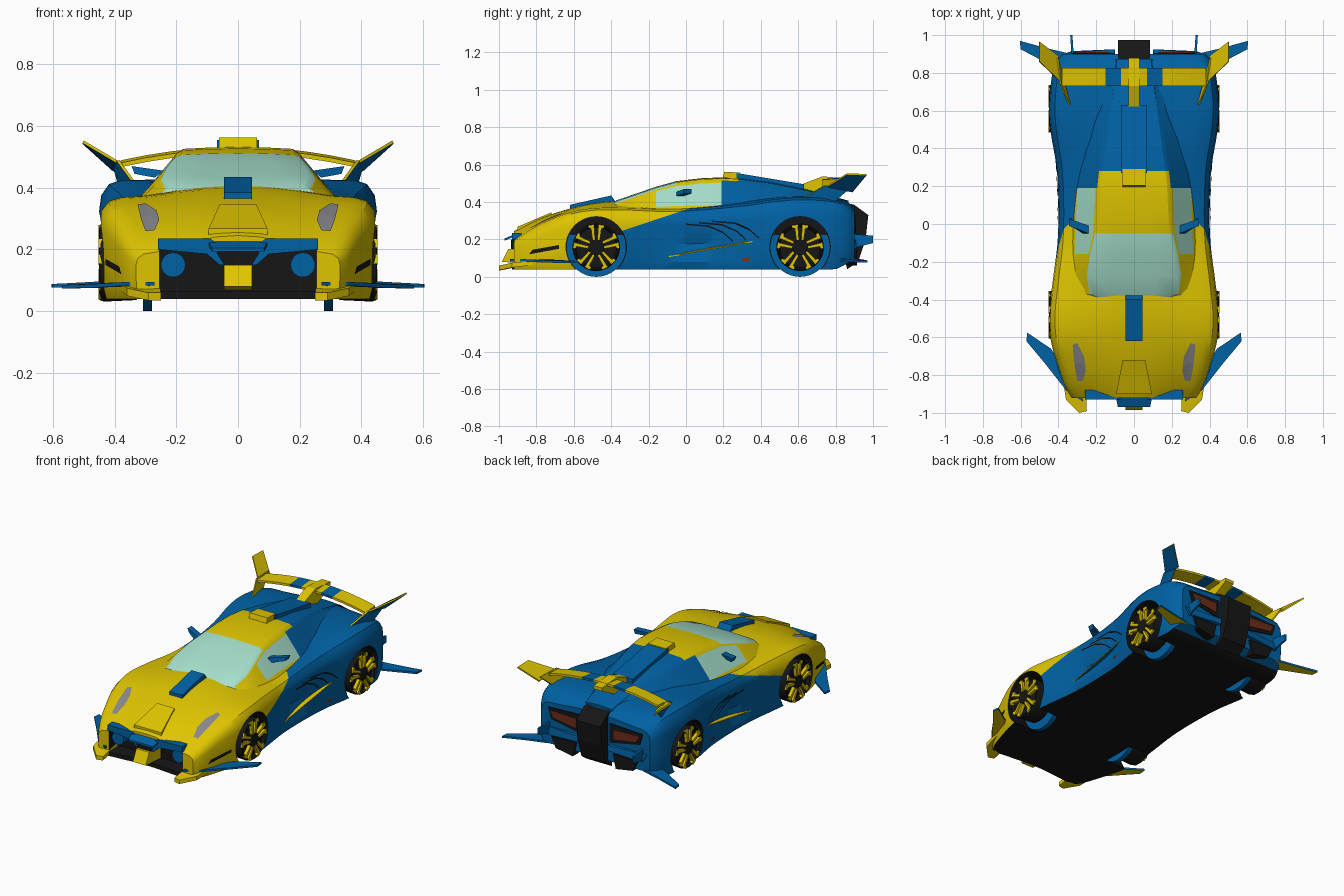
import bpy, bmesh, math
from mathutils import Vector
from mathutils.bvhtree import BVHTree

if "Cube" in bpy.data.objects:
    bpy.data.objects.remove(bpy.data.objects["Cube"])

COLS = {"yellow": (.74, .56, 0), "blue": (0, .12, .37), "black": (.008, .008, .008),
        "glass": (.38, .74, .6), "grey": (.25, .25, .27), "red": (.16, .025, .01)}
MATS = []
for n, c in COLS.items():
    m = bpy.data.materials.new(n)
    m.diffuse_color = (*c, 1)
    m.use_nodes = True
    m.node_tree.nodes["Principled BSDF"].inputs["Base Color"].default_value = m.diffuse_color
    MATS.append(m)
Y, B, K, G, S, R = range(6)


def smooth_ob(ob, ang):
    bpy.ops.object.select_all(action='DESELECT')
    bpy.context.view_layer.objects.active = ob
    ob.select_set(True)
    bpy.ops.object.shade_smooth_by_angle(angle=math.radians(ang))


def finish(name, bm, smooth=None):
    bmesh.ops.recalc_face_normals(bm, faces=bm.faces)
    me = bpy.data.meshes.new(name)
    bm.to_mesh(me)
    bm.free()
    for m in MATS:
        me.materials.append(m)
    ob = bpy.data.objects.new(name, me)
    bpy.context.collection.objects.link(ob)
    if smooth:
        smooth_ob(ob, smooth)
    return ob


def add_plate(bm, pts, off, mat, back=None):
    a = [bm.verts.new(p) for p in pts]
    b = [bm.verts.new(Vector(p) + Vector(off)) for p in pts]
    n = len(a)
    fs = [bm.faces.new(a)] + [bm.faces.new((a[i], a[(i + 1) % n], b[(i + 1) % n], b[i])) for i in range(n)]
    for f in fs:
        f.material_index = mat
    bm.faces.new(b[::-1]).material_index = mat if back is None else back


def plate(name, pts, off, mat, mirror=True, back=None):
    bm = bmesh.new()
    add_plate(bm, pts, off, mat, back)
    if mirror:
        add_plate(bm, [(-p[0], p[1], p[2]) for p in pts], (-off[0], off[1], off[2]), mat, back)
    return finish(name, bm)


def centre(name, prof, hw, mat):  # side profile (y, z) across the middle
    return plate(name, [(-hw, y, z) for y, z in prof], (2 * hw, 0, 0), mat, False)


def catmull(rows, sub):
    out = []
    for i in range(len(rows) - 1):
        p = [rows[max(0, min(len(rows) - 1, i + k))] for k in (-1, 0, 1, 2)]
        for s in range(sub):
            t = s / sub
            out.append([.5 * (2 * b + (c - a) * t + (2 * a - 5 * b + 4 * c - d) * t * t + (3 * b - a - 3 * c + d) * t ** 3)
                        for a, b, c, d in zip(*p)])
    return out + [rows[-1]]


def loft(stations):  # stations: (y, half section from bottom centre to top centre)
    bm = bmesh.new()
    rings = []
    for y, h in stations:
        full = h + [(-x, z) for x, z in h[-2:0:-1]]
        rings.append([bm.verts.new((x, y, z)) for x, z in full])
    n = len(rings[0])
    for a, b in zip(rings, rings[1:]):
        for i in range(n):
            bm.faces.new((a[i], a[(i + 1) % n], b[(i + 1) % n], b[i]))
    bm.faces.new(rings[0])
    bm.faces.new(rings[-1][::-1])
    bmesh.ops.recalc_face_normals(bm, faces=bm.faces)
    return bm


# body shell: y, half width, shoulder height, centre height
BODY = [(-.92, .33, .19, .245), (-.86, .365, .235, .275), (-.76, .40, .29, .32), (-.62, .44, .345, .365),
        (-.48, .45, .368, .395), (-.3, .43, .368, .41), (-.1, .405, .36, .41), (.1, .40, .37, .42),
        (.3, .41, .39, .43), (.48, .44, .415, .43), (.62, .45, .425, .43), (.78, .435, .415, .42),
        (.86, .41, .385, .40), (.9, .38, .35, .37)]


def body_section(y, w, s, c):
    q = .035 * max(0, 1 - ((y - .06) / .36) ** 2)
    lo = .04 + .05 * max(0, (y - .8) / .1)
    h = s - lo
    return [(0, lo), (.96 * w, lo), (.99 * w, lo + .12 * h), (w - q, lo + .42 * h), (w, lo + .74 * h),
            (.985 * w, lo + .87 * h), (.93 * w, lo + .965 * h), (.84 * w, s), (.68 * w, s + .15 * (c - s)),
            (.45 * w, s + .6 * (c - s)), (.22 * w, s + .92 * (c - s)), (0, c)]


bm = loft([(r[0], body_section(*r)) for r in catmull(BODY, 4)])
bmesh.ops.bisect_plane(bm, geom=bm.verts[:] + bm.edges[:] + bm.faces[:], dist=1e-5,
                       plane_co=(0, -.33, .25), plane_no=(0, 1, -3))
for f in bm.faces:
    c = f.calc_center_median()
    f.normal_update()
    yellow = c.y < -.55 or (c.y + .33) - 3 * (c.z - .25) < 0 and c.y < .2
    f.material_index = K if abs(f.normal.z) > .7 and c.z < .06 else Y if yellow else B
body = finish("body_shell", bm)

# wheel arches and front intake cut out of the body
bm = bmesh.new()
for sx in (-1, 1):
    for wy in (-.48, .61):
        vs = bmesh.ops.create_cone(bm, cap_ends=True, segments=40, radius1=.162, radius2=.162, depth=.3)['verts']
        for v in vs:
            v.co = (sx * .45 + v.co.z, wy + v.co.x, .16 + v.co.y)
vs = bmesh.ops.create_cube(bm, size=1)['verts']
for v in vs:
    v.co = (v.co.x * .51, -.92 + v.co.y * .2, .105 + v.co.z * .19)
for f in bm.faces:
    f.material_index = K
cutter = finish("arch_cutter", bm)
cutter.hide_render = True
mod = body.modifiers.new("cut", 'BOOLEAN')
mod.operation, mod.object = 'DIFFERENCE', cutter
count = len(body.data.polygons)
cut = None
for solver in ('EXACT', 'MANIFOLD', 'FLOAT'):  # keep the first solver that gives a sound shell
    mod.solver = solver
    bpy.context.view_layer.update()
    res = bpy.data.meshes.new_from_object(body.evaluated_get(bpy.context.evaluated_depsgraph_get()))
    if len(res.polygons) > count * .6 and len(res.polygons) != count:
        cut = res
        break
body.modifiers.clear()
if cut:
    body.data = cut
bpy.data.objects.remove(cutter)
smooth_ob(body, 32)

# cabin: y, base half width, roof half width, roof height
CABIN = [(-.42, .27, .16, .375), (-.37, .31, .235, .408), (-.27, .33, .25, .442), (-.16, .335, .232, .48),
         (-.05, .335, .207, .51), (.08, .332, .2, .525), (.19, .328, .195, .53), (.28, .32, .185, .527),
         (.45, .30, .16, .505), (.65, .27, .13, .465), (.87, .24, .1, .405)]
st = []
for y, wb, wt, zt in CABIN:
    side = [(wb + (wt - wb) * t, .35 + (zt - .015 - .35) * t) for t in (0, .2, .93, 1)]
    st.append((y, [(0, .35)] + side + [(wt * .9, zt - .004), (wt * .5, zt), (0, zt + .002)]))
bm = loft(st)
for f in bm.faces:
    c = f.calc_center_median()
    f.normal_update()
    is_side = abs(f.normal.x) > .55
    wide = max(abs(v.co.z - c.z) for v in f.verts) > .04
    f.material_index = B if c.y > (.19 if is_side else .28) else Y
    if not is_side and c.y < -.05 and f.normal.z > .3 or is_side and wide and -.16 < c.y < .19:
        f.material_index = G
finish("cabin", bm, 25)

# surface-hugging decals
tree = BVHTree.FromPolygons([v.co for v in body.data.vertices], [p.vertices[:] for p in body.data.polygons])


def decal(name, pts, mat, side=False):
    bm = bmesh.new()
    n = len(pts)
    mid = (sum(p[0] for p in pts) / n, sum(p[1] for p in pts) / n)
    for sx in (1, -1):
        vs = []
        for u, v in pts + [mid]:
            o, d = (Vector((2, u, v)), Vector((-1, 0, 0))) if side else (Vector((u, v, 2)), Vector((0, 0, -1)))
            hit = tree.ray_cast(o, d)[0]
            hit = (hit if hit else Vector((.4, u, v) if side else (u, v, .3))) - d * .005
            vs.append(bm.verts.new((sx * hit.x, hit.y, hit.z)))
        for i in range(n):
            bm.faces.new((vs[i], vs[(i + 1) % n], vs[n])).material_index = mat
    return finish(name, bm)


decal("headlight", [(.325, -.64), (.30, -.63), (.265, -.70), (.255, -.77), (.27, -.83), (.30, -.83), (.315, -.75)], S)
for k in range(3):
    y0, z0 = .0 + .07 * k, .285 + .008 * k
    for (a, za), (b, zb) in (((0, 0), (.12, -.01)), ((.12, -.01), (.2, -.045)), ((.2, -.045), (.25, -.09))):
        decal("side_vent", [(y0 + a, z0 + za), (y0 + b, z0 + zb), (y0 + b, z0 + zb - .008), (y0 + a, z0 + za - .008)], K, True)
decal("side_marker", [(.30, .085), (.34, .085), (.34, .1), (.30, .1)], R, True)
decal("fender_vent", [(-.84, .12), (-.68, .15), (-.68, .17), (-.82, .145)], K, True)
plate("side_ledge", [(.34, -.15, .11), (.392, -.1, .11), (.408, .4, .2), (.34, .4, .2)], (0, 0, -.006), Y, back=B)

# hood, roof and spine pieces
centre("hood_scoop", [(-.62, .35), (-.62, .385), (-.40, .435), (-.375, .40)], .045, B)
plate("hood_panel", [(-.06, -.72, .345), (.06, -.72, .345), (.095, -.9, .268), (-.095, -.9, .268)], (0, 0, -.03), Y, False)
centre("roof_scoop", [(.19, .51), (.205, .562), (.29, .557), (.29, .51)], .062, Y)
centre("spine", [(.27, .5), (.27, .555), (.63, .495), (.63, .44)], .068, B)
plate("mirror", [(.24, -.05, .455), (.345, -.01, .47), (.335, -.01, .445), (.27, -.05, .433)], (0, .04, 0), B)

# rear wing
centre("wing_mount", [(.62, .44), (.62, .495), (.73, .537), (.88, .525), (.88, .505), (.76, .44)], .03, Y)
bm = bmesh.new()
xs = [-.38, -.3, -.22, -.15, -.07, .07, .15, .22, .3, .38]
wz = lambda x: .532 - .3 * x * x
for a, b in zip(xs, xs[1:]):
    add_plate(bm, [(a, .73, wz(a) - .008), (b, .73, wz(b) - .008), (b, .825, wz(b)), (a, .825, wz(a))], (0, 0, -.014),
              B if .07 < abs(a + b) / 2 < .15 else Y)
finish("rear_wing", bm)
plate("wing_strut", [(.33, .61, .415), (.38, .80, .41), (.40, .88, .48), (.385, .74, .49)], (.008, 0, -.004), Y, back=B)
plate("wing_blade", [(.385, .75, .485), (.40, .89, .46), (.5, .965, .55), (.5, .86, .553)], (.004, 0, -.008), Y, back=B)

# front fascia
plate("nose_band", [(x, -.93, z) for x, z in ((.26, .235), (.26, .2), (.1, .185), (.06, .15), (-.06, .15), (-.1, .185),
      (-.26, .2), (-.26, .235), (-.09, .235), (-.06, .215), (.06, .215), (.09, .235))], (0, .05, 0), B, False)
plate("nose_tip", [(-.1, -.9, .235), (.1, -.9, .235), (.085, -.97, .205), (-.085, -.97, .205)], (0, 0, -.012), B, False)
plate("nose_grille", [(x, -.935, z) for x, z in ((.07, .19), (.045, .15), (-.045, .15), (-.07, .19), (-.05, .2), (.05, .2))],
      (0, .008, 0), K, False)
centre("front_tongue", [(-.83, .15), (-.95, .15), (-.985, .08), (-.83, .07)], .045, Y)
plate("splitter", [(-.3, -.8, .065), (.3, -.8, .065), (.27, -.93, .065), (.05, -.91, .065), (-.05, -.91, .065),
      (-.27, -.93, .065)], (0, 0, -.025), K, False)
plate("fog_light", [(.21 + .04 * math.cos(k * math.pi / 10), -.9, .15 + .04 * math.sin(k * math.pi / 10))
      for k in range(20)], (0, .09, 0), B)
plate("front_prong", [(.255, -.84, .09), (.25, -.99, .06), (.29, -1.0, .06), (.36, -.93, .075), (.38, -.8, .09)],
      (0, 0, -.025), Y)
plate("front_spike", [(.27, -.94, .095), (.36, -.88, .095), (.47, -.74, .088), (.57, -.62, .085), (.565, -.575, .085),
      (.44, -.66, .088), (.36, -.78, .095), (.28, -.86, .095)], (0, 0, -.012), B, back=Y)

# rear fascia
centre("exhaust_block", [(.84, .4), (.9, .385), (.975, .33), (.96, .2), (.92, .08), (.86, .04)], .085, K)
plate("tail_recess", [(.1, .906, .21), (.31, .906, .25), (.33, .906, .32), (.1, .906, .33)], (0, -.02, 0), K)
plate("tail_light", [(.13, .91, .24), (.29, .91, .265), (.31, .91, .305), (.13, .91, .30)], (0, -.009, 0), R)
plate("rear_bumper", [(.1, .925, .2), (.1, .925, .165), (.33, .915, .15), (.36, .905, .2)], (0, -.06, 0), B)
plate("diffuser", [(.13, .915, .15), (.3, .915, .145), (.27, .915, .08), (.15, .915, .06)], (0, -.06, 0), K)
plate("rear_fin", [(.33, .88, .15), (.338, 1.0, .18), (.338, 1.0, .22), (.33, .88, .23)], (-.012, 0, 0), B)
plate("rear_winglet", [(.33, .8, .1), (.42, .83, .098), (.6, .925, .088), (.605, .97, .088), (.46, .93, .095), (.33, .9, .1)],
      (0, 0, -.012), B, back=Y)

# wheels: black drum, blue inner guard reaching the ground, paired spokes
PROF = [(.32, .11), (.33, .122), (.435, .127), (.448, .122), (.45, .116), (.432, .108)]
for wy in (-.48, .61):
    arc = [math.radians(-205 + 230 * k / 24) for k in range(25)]
    plate("wheel_guard", [(.308, wy + .158 * math.cos(a), .158 + .158 * math.sin(a)) for a in arc], (-.03, 0, 0), B)
    for sx, sn in ((1, "right"), (-1, "left")):
        bm = bmesh.new()
        N = 36
        rings = [[bm.verts.new((sx * x, wy + r * math.cos(2 * math.pi * k / N), .158 + r * math.sin(2 * math.pi * k / N)))
                  for k in range(N)] for x, r in PROF]
        for a, b in zip(rings, rings[1:]):
            for k in range(N):
                bm.faces.new((a[k], a[(k + 1) % N], b[(k + 1) % N], b[k])).material_index = K
        for ring in (rings[0], rings[-1]):
            bm.faces.new(ring).material_index = K
        finish("tyre_" + sn, bm, 40)
        bm = bmesh.new()
        for k in range(10):
            a = 2 * math.pi * (k // 2) / 5 + math.pi / 2
            s = 1 if k % 2 else -1
            quad = [(.04, .006), (.122, .012), (.118, .042), (.104, .042), (.1, .028), (.04, .02)]
            add_plate(bm, [(sx * .452, wy + u * math.cos(a) - s * v * math.sin(a), .158 + u * math.sin(a) + s * v * math.cos(a))
                           for u, v in quad], (-sx * .024, 0, 0), Y)
        add_plate(bm, [(sx * .45, wy + .042 * math.cos(k * math.pi / 6), .158 + .042 * math.sin(k * math.pi / 6))
                       for k in range(12)], (-sx * .02, 0, 0), K)
        finish("spokes_" + sn, bm)
